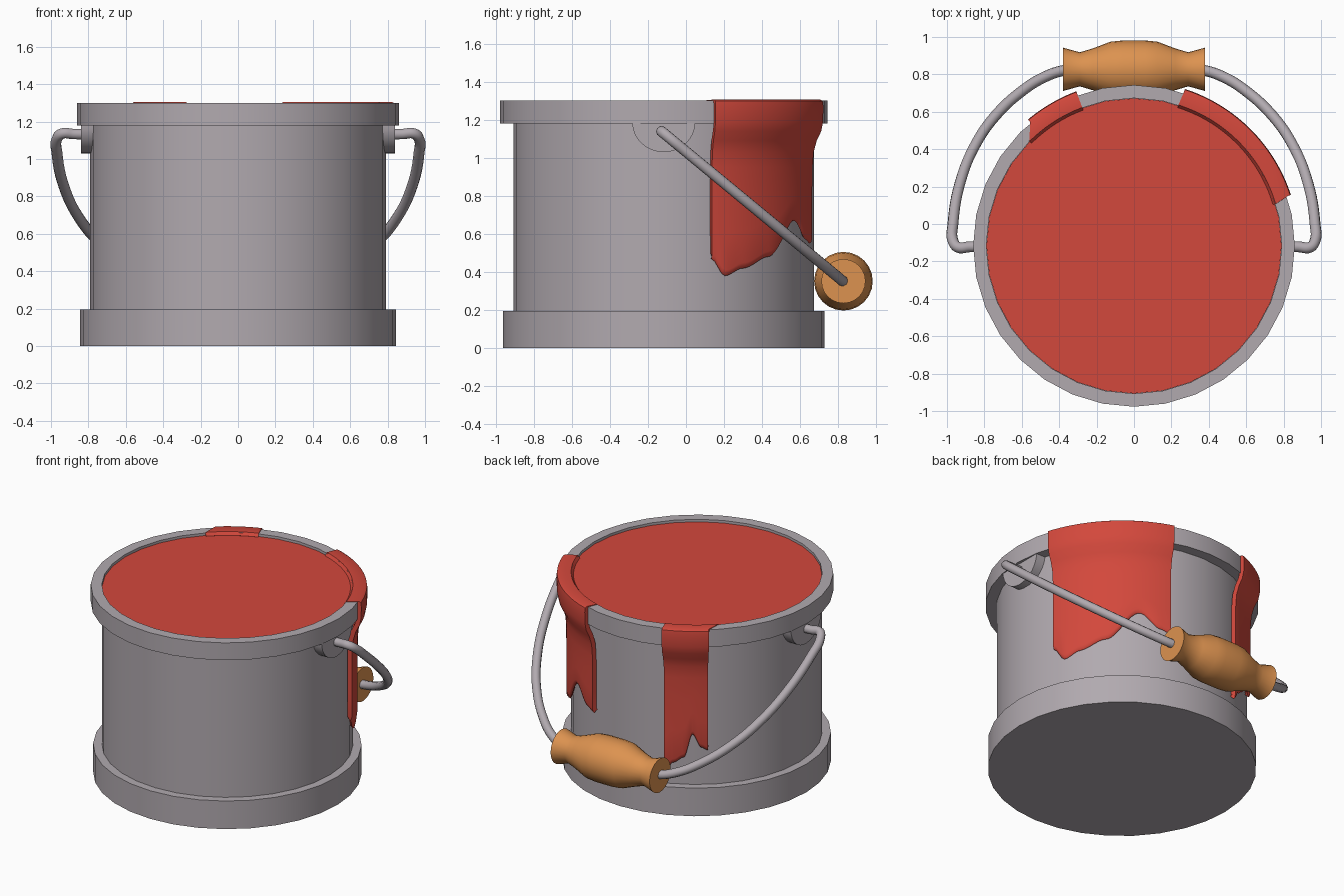
import bpy, bmesh, math
from mathutils import Vector

if "Cube" in bpy.data.objects:
    bpy.data.objects.remove(bpy.data.objects["Cube"])

CY = -0.117  # the can sits a little forward of the origin


def material(name, rgb):
    m = bpy.data.materials.new(name)
    m.diffuse_color = (*rgb, 1)
    m.use_nodes = True
    m.node_tree.nodes["Principled BSDF"].inputs["Base Color"].default_value = m.diffuse_color
    return m


METAL = material("grey metal", (0.44, 0.40, 0.43))
RED = material("red paint", (0.65, 0.065, 0.045))
WOOD = material("orange wood", (0.72, 0.29, 0.08))


def make(name, verts, faces, mat, loc=(0, 0, 0), angle=35, fix=True):
    me = bpy.data.meshes.new(name)
    me.from_pydata(verts, [], faces)
    if fix:
        bm = bmesh.new()
        bm.from_mesh(me)
        bmesh.ops.remove_doubles(bm, verts=bm.verts, dist=1e-5)
        bmesh.ops.recalc_face_normals(bm, faces=bm.faces)
        bm.to_mesh(me)
        bm.free()
    me.materials.append(mat)
    ob = bpy.data.objects.new(name, me)
    bpy.context.collection.objects.link(ob)
    ob.location = loc
    smooth(ob, angle)
    return ob


def smooth(ob, angle=35):
    bpy.ops.object.select_all(action='DESELECT')
    ob.select_set(True)
    bpy.context.view_layer.objects.active = ob
    bpy.ops.object.shade_smooth_by_angle(angle=math.radians(angle))


def lathe(name, profile, mat, loc, n=32, along_x=False):
    """Revolve (radius, height) points, capping both ends."""
    verts, faces = [], []
    for r, h in profile:
        for i in range(n):
            a = 2 * math.pi * i / n
            p = (r * math.cos(a), r * math.sin(a), h)
            verts.append((p[2], p[0], p[1]) if along_x else p)
    k = len(profile)
    for j in range(k - 1):
        for i in range(n):
            i2 = (i + 1) % n
            faces.append((j*n + i, j*n + i2, (j+1)*n + i2, (j+1)*n + i))
    faces += [tuple(range(n))[::-1], tuple(range((k-1)*n, k*n))]
    return make(name, verts, faces, mat, loc)


# Can: base band, body and top rim in one profile
lathe("can", [(0.845, 0), (0.845, 0.195), (0.79, 0.195), (0.79, 1.18),
              (0.86, 1.18), (0.86, 1.3), (0.79, 1.3), (0.79, 1.27)],
      METAL, (0, CY, 0))

# Paint surface just below the rim
lathe("paint_surface", [(0.789, 1.26), (0.789, 1.283)], RED, (0, CY, 0))


# Paint drips running over the rim and down the wall
def interp(pts, t):
    for (t0, z0), (t1, z1) in zip(pts, pts[1:]):
        if t <= t1:
            f = (t - t0) / (t1 - t0)
            f = f * f * (3 - 2 * f)
            return z0 + (z1 - z0) * f
    return pts[-1][1]


def drip(name, a0, a1, flare, bottom, n=40):
    top = [(0.775, 1.284), (0.79, 1.304), (0.865, 1.306), (0.878, 1.298),
           (0.882, 1.27), (0.88, 1.19), (0.87, 1.14), (0.845, 1.09),
           (0.828, 1.03), (0.822, 0.95)]
    verts, faces = [], []
    for i in range(n + 1):
        t = i / n
        zb = interp(bottom, t)
        rows = top + [(0.82, 0.95 + (zb + 0.03 - 0.95) * f) for f in (0.33, 0.66, 1)]
        rows += [(0.815, zb + 0.008), (0.806, zb)]
        for j, (r, z) in enumerate(rows):
            w = flare if j < 2 else (0, 0)
            a = math.radians(a0 - w[0] + (a1 + w[1] - a0 + w[0]) * t)
            verts.append((r * math.cos(a), r * math.sin(a), z))
    k = len(rows)
    for i in range(n):
        for j in range(k - 1):
            a, b = i * k + j, (i + 1) * k + j
            faces.append((a, a + 1, b + 1, b))
    ob = make(name, verts, faces, RED, (0, CY, 0), 45, fix=False)
    s = ob.modifiers.new("thickness", 'SOLIDIFY')
    s.thickness = 0.03
    s.offset = -1
    bpy.ops.object.modifier_apply(modifier=s.name)
    smooth(ob, 45)


drip("wide_drip", 18, 72, (1.5, 0.5),
     [(0, 0.47), (0.1, 0.38), (0.24, 0.42), (0.46, 0.48), (0.74, 0.67),
      (0.92, 0.57), (1, 0.55)])
drip("narrow_drip", 110.5, 130, (0, 5),
     [(0, 0.28), (0.2, 0.35), (0.45, 0.39), (0.65, 0.55), (0.85, 0.46), (1, 0.44)])

# Half-round ears under the rim that hold the wire
for side, tag in ((1, "right"), (-1, "left")):
    arc = [(0.165 * math.cos(math.pi * i / 16), -0.155 * math.sin(math.pi * i / 16))
           for i in range(17)]
    n = len(arc)
    verts = [(side * x, y, z) for x in (0.74, 0.84) for y, z in arc]
    faces = [tuple(range(n)), tuple(range(n, 2 * n))]
    faces += [(i, (i + 1) % n, n + (i + 1) % n, n + i) for i in range(n)]
    make(tag + "_ear", verts, faces, METAL, (0, CY, 1.185))

# Wire bail lying in a tilted plane, passing through the grip
half = [(0.80, -0.12), (0.88, -0.122), (0.94, -0.125), (0.968, -0.09),
        (0.968, 0.0), (0.93, 0.22), (0.85, 0.42), (0.74, 0.58), (0.60, 0.71),
        (0.48, 0.785), (0.37, 0.822), (0.2, 0.827)]
path = half + [(-x, y) for x, y in reversed(half)]
cu = bpy.data.curves.new("wire_handle", 'CURVE')
cu.dimensions = '3D'
cu.bevel_depth = 0.029
cu.bevel_resolution = 3
cu.resolution_u = 6
cu.use_fill_caps = True
sp = cu.splines.new('BEZIER')
sp.bezier_points.add(len(path) - 1)
for bp, (x, y) in zip(sp.bezier_points, path):
    bp.co = Vector((x, y, 1.132 - (y + 0.12) * 0.826))
    bp.handle_left_type = bp.handle_right_type = 'AUTO'
cu.materials.append(METAL)
wire = bpy.data.objects.new("wire_handle", cu)
bpy.context.collection.objects.link(wire)
bpy.ops.object.select_all(action='DESELECT')
wire.select_set(True)
bpy.context.view_layer.objects.active = wire
bpy.ops.object.convert(target='MESH')
smooth(bpy.context.object, 50)

# Turned wooden grip
g = [(0.116, 0.38), (0.091, 0.29), (0.112, 0.22), (0.148, 0.125), (0.154, 0.06)]
lathe("wooden_grip", [(r, -x) for r, x in g] + [(r, x) for r, x in reversed(g)],
      WOOD, (0, 0.827, 0.352), n=24, along_x=True)
